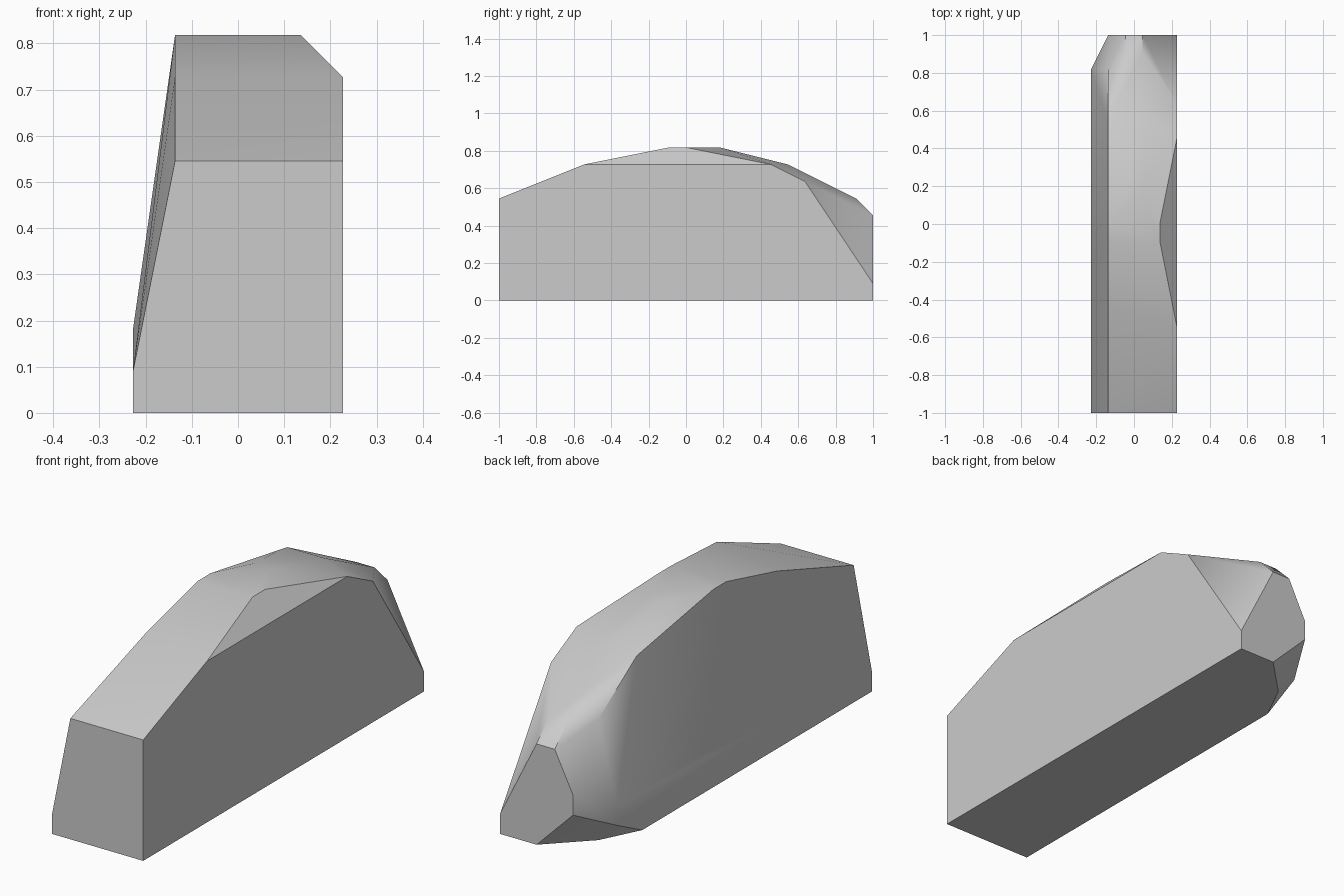
import bpy
import bmesh
import math
from mathutils import Vector

default_cube = bpy.data.objects.get("Cube")
if default_cube:
    bpy.data.objects.remove(default_cube, do_unlink=True)

# The block is laid out on a coarse grid of cells
CELL = 1 / 11
RIGHT_WALL, RIGHT_SHOULDER, RIDGE = 2.5, 1.5, 0.5
FRONT, BACK = -11, 11


def outline(x, points):
    """Lengthwise outline of (y, z) cells, lying in the plane at x."""
    return [Vector((x, y, z)) * CELL for y, z in points]


def make_material(name, colour):
    material = bpy.data.materials.new(name)
    material.use_nodes = True
    material.diffuse_color = colour
    material.node_tree.nodes["Principled BSDF"].inputs["Base Color"].default_value = colour
    return material


def make_hull(name, corners, material):
    """Wrap the outlines in a convex skin and smooth its soft edges."""
    bm = bmesh.new()
    for corner in corners:
        bm.verts.new(corner)
    result = bmesh.ops.convex_hull(bm, input=bm.verts)
    loose = set(result["geom_interior"] + result["geom_unused"])
    loose_verts = [v for v in loose if isinstance(v, bmesh.types.BMVert)]
    bmesh.ops.delete(bm, geom=loose_verts, context="VERTS")
    # Merge the triangles of each flat wall into one face
    bmesh.ops.dissolve_limit(bm, angle_limit=math.radians(0.5),
                             verts=bm.verts, edges=bm.edges)
    bmesh.ops.recalc_face_normals(bm, faces=bm.faces)

    mesh = bpy.data.meshes.new(name)
    bm.to_mesh(mesh)
    bm.free()
    mesh.materials.append(material)
    hull = bpy.data.objects.new(name, mesh)
    bpy.context.collection.objects.link(hull)

    bpy.ops.object.select_all(action="DESELECT")
    hull.select_set(True)
    bpy.context.view_layer.objects.active = hull
    bpy.ops.object.shade_smooth_by_angle(angle=math.radians(30))
    return hull


# Upright wall, with its sloping upper edge
corners = outline(RIGHT_WALL, [(FRONT, 0), (FRONT, 6), (-6, 8), (5, 8),
                               (7, 7), (BACK, 1), (BACK, 0)])
# Top edge of the chamfer
corners += outline(RIGHT_SHOULDER, [(-1, 9), (0, 9)])
# Narrow ridge running down to the blunt tail
corners += outline(RIDGE, [(2, 9), (6, 8), (10, 6), (BACK, 5), (BACK, 0)])
corners += outline(-RIDGE, [(2, 9), (10, 6), (BACK, 5)])
# Upper edge of the leaning wall
corners += outline(-RIGHT_SHOULDER, [(FRONT, 6), (-5, 8), (-1, 9), (0, 9), (6, 8),
                                     (9, 6), (BACK, 3), (BACK, 2), (9, 0)])
# Foot of the leaning wall
corners += outline(-RIGHT_WALL, [(FRONT, 0), (FRONT, 1), (-2, 2),
                                 (9, 2), (9, 1), (7, 0)])

grey = make_material("light_grey", (0.6, 0.6, 0.6, 1))
make_hull("tapered_block", corners, grey)
